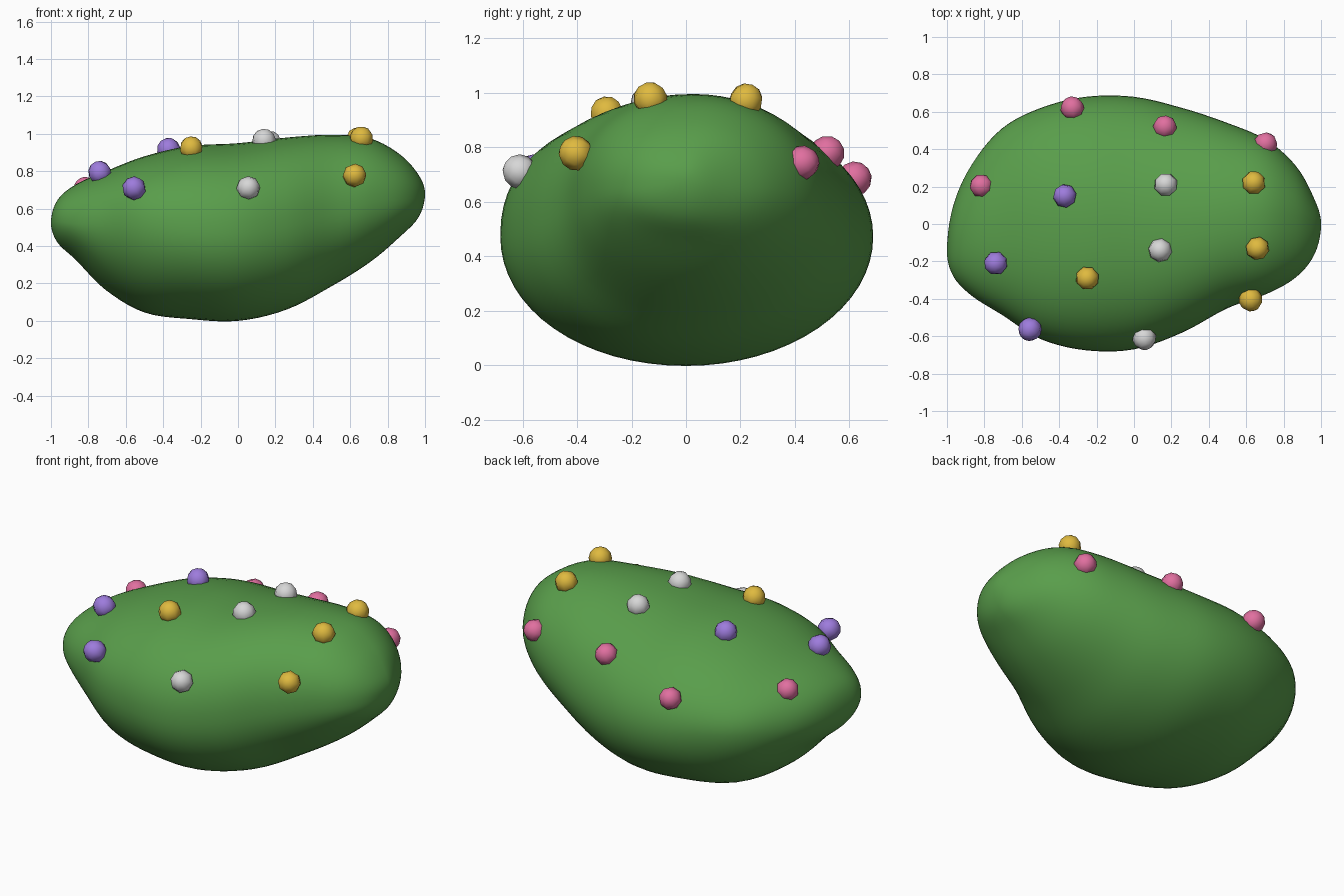
import bpy
import bmesh
import math
from mathutils import Vector

default_cube = bpy.data.objects.get("Cube")
if default_cube:
    bpy.data.objects.remove(default_cube, do_unlink=True)


def make_material(name, rgb):
    mat = bpy.data.materials.new(name)
    mat.use_nodes = True
    colour = (*rgb, 1.0)
    mat.diffuse_color = colour
    mat.node_tree.nodes["Principled BSDF"].inputs["Base Color"].default_value = colour
    return mat


def add_smooth_object(name, bm, mat):
    for face in bm.faces:
        face.smooth = True
    mesh = bpy.data.meshes.new(name)
    bm.to_mesh(mesh)
    bm.free()
    mesh.materials.append(mat)
    obj = bpy.data.objects.new(name, mesh)
    bpy.context.collection.objects.link(obj)
    return obj


def spline(values, t):
    """Catmull-Rom value at t in 0..1 through evenly spaced values."""
    pos = t * (len(values) - 1)
    i = min(int(pos), len(values) - 2)
    u = pos - i
    b, c = values[i], values[i + 1]
    a = values[i - 1] if i > 0 else 2 * b - c
    d = values[i + 2] if i + 2 < len(values) else 2 * c - b
    return b + u * ((c - a) + u * ((2 * a - 5 * b + 4 * c - d) + u * (3 * (b - c) + d - a))) / 2


green = make_material("moss green", (0.10, 0.34, 0.07))
gold = make_material("gold", (0.74, 0.49, 0.05))
silver = make_material("pale grey", (0.68, 0.68, 0.68))
purple = make_material("purple", (0.34, 0.20, 0.72))
pink = make_material("pink", (0.75, 0.16, 0.35))

# Body outline, sampled at equal angles from the right end to the left end
TOP = (.525, .645, .73, .80, .88, .935, .95, .98, .995, .975, .89, .78, .68)
BOTTOM = (.525, .42, .325, .165, .045, .01, 0, .06, .185, .315, .45, .555, .68)
FRONT = (-.15, -.28, -.385, -.485, -.615, -.675, -.67, -.58, -.45, -.375, -.285, -.16, 0)
BACK = (-.15, .10, .32, .51, .62, .68, .68, .62, .54, .45, .31, .13, 0)
WAIST = (.525, .53, .52, .52, .51, .48, .47, .50, .57, .63, .65, .66, .68)
RIDGE = (-.15, -.1, -.05, -.02, 0, 0, 0, 0, .03, .05, .04, .01, 0)
RINGS, SIDES = 60, 64


def section(t):
    """Rounded cross-section of the body at t along its length."""
    top, bottom, front, back, waist, ridge = (
        spline(v, t) for v in (TOP, BOTTOM, FRONT, BACK, WAIST, RIDGE))
    x = -math.cos(math.pi * t)
    points = []
    for k in range(SIDES):
        angle = math.tau * k / SIDES
        c, s = math.cos(angle), math.sin(angle)
        # Fuller upper front, and a lower front that fills out along the length
        if c > 0:
            power = 1.0
        else:
            power = 2 / (2.25 if s > 0 else 1.85 + 0.4 * t)
        across = math.copysign(abs(c) ** power, c)
        up = math.copysign(abs(s) ** power, s)
        y = ridge + across * ((back - ridge) if c > 0 else (ridge - front))
        z = waist + up * ((top - waist) if s > 0 else (waist - bottom))
        points.append(Vector((x, y, z)))
    return points


# Lofted body closed with a point at each end
bm = bmesh.new()
rings = [[bm.verts.new(p) for p in section(i / RINGS)] for i in range(1, RINGS)]
for r0, r1 in zip(rings, rings[1:]):
    for k in range(SIDES):
        n = (k + 1) % SIDES
        bm.faces.new((r0[k], r0[n], r1[n], r1[k]))
for ring, x, y, z in ((rings[0], -1, FRONT[0], TOP[0]), (rings[-1], 1, FRONT[-1], TOP[-1])):
    tip = bm.verts.new((x, y, z))
    for k in range(SIDES):
        bm.faces.new((ring[k], ring[(k + 1) % SIDES], tip))
bmesh.ops.recalc_face_normals(bm, faces=bm.faces)
body = add_smooth_object("body", bm, green)
bpy.context.view_layer.update()

# Rounded studs, half sunk into the body and turned to its surface
STUDS = (
    ("gold_stud", gold, ((.64, .22, .97), (.66, -.13, .975), (.625, -.41, .78), (-.25, -.29, .925))),
    ("silver_stud", silver, ((.17, .21, .95), (.14, -.14, .96), (.055, -.61, .71))),
    ("purple_stud", purple, ((-.37, .15, .915), (-.74, -.21, .795), (-.56, -.57, .715))),
    ("pink_stud", pink, ((-.81, .20, .70), (-.33, .62, .685), (.165, .515, .775), (.70, .42, .74))),
)
for name, mat, places in STUDS:
    for number, place in enumerate(places, 1):
        found, spot, normal, _ = body.closest_point_on_mesh(Vector(place))
        stud_bm = bmesh.new()
        bmesh.ops.create_uvsphere(stud_bm, u_segments=8, v_segments=6, radius=0.064)
        stud = add_smooth_object(f"{name}_{number}", stud_bm, mat)
        stud.location = spot.lerp(Vector(place), 0.7) + normal * 0.004
        stud.rotation_euler = normal.to_track_quat("Z", "Y").to_euler()
